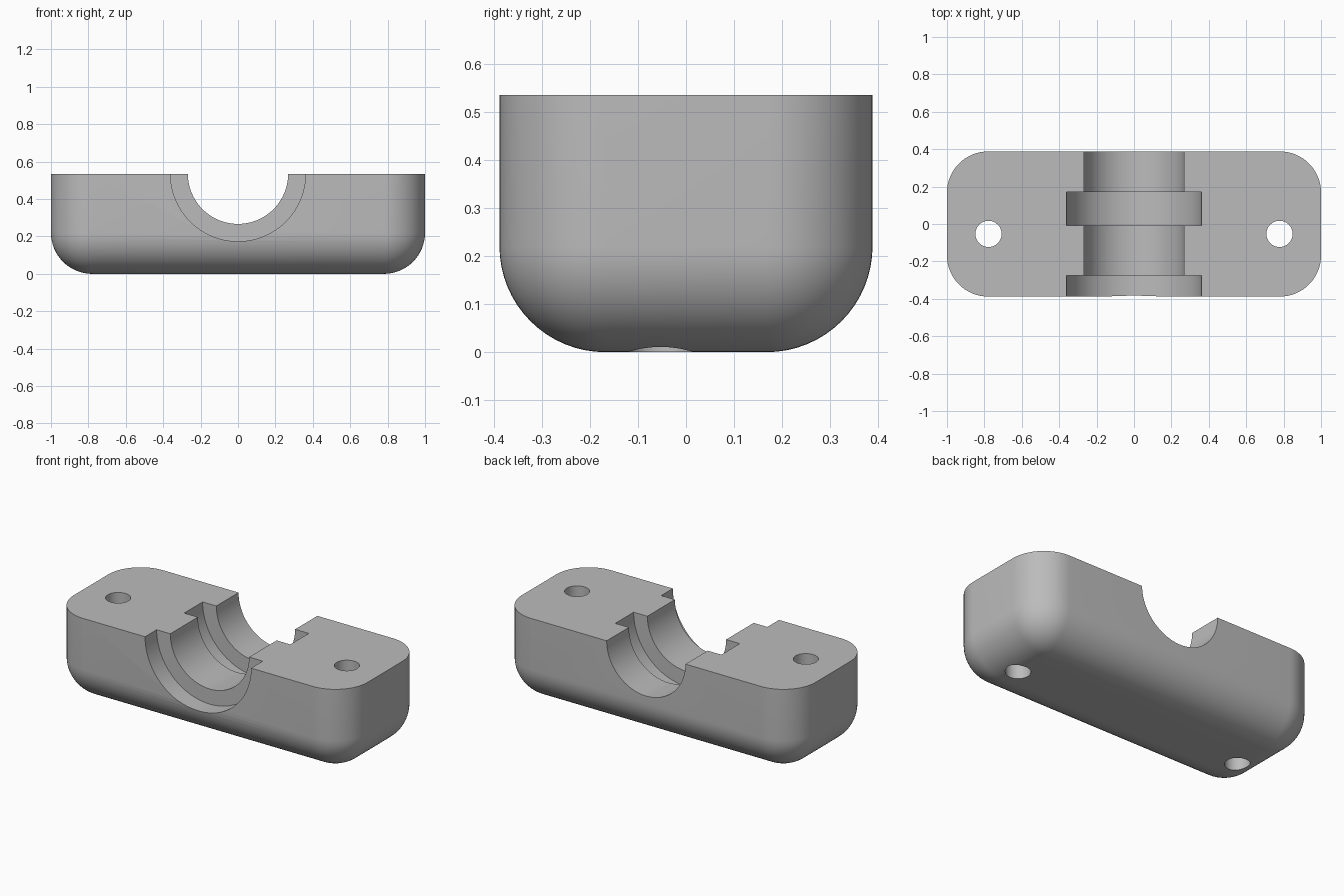
import bpy
import bmesh
from math import radians
from mathutils import Matrix, Vector

HALF_X, HALF_Y, TOP = 1.0, 0.388, 0.535
FILLET = 0.22

if "Cube" in bpy.data.objects:
    bpy.data.objects.remove(bpy.data.objects["Cube"], do_unlink=True)

grey = bpy.data.materials.new("light_grey")
grey.use_nodes = True
colour = (0.5, 0.5, 0.5, 1.0)
grey.diffuse_color = colour
grey.node_tree.nodes["Principled BSDF"].inputs["Base Color"].default_value = colour


def new_object(name, bm):
    mesh = bpy.data.meshes.new(name)
    bm.to_mesh(mesh)
    bm.free()
    mesh.materials.append(grey)
    obj = bpy.data.objects.new(name, mesh)
    bpy.context.collection.objects.link(obj)
    return obj


def cylinder(name, radius, length, centre, along_y=False):
    bm = bmesh.new()
    turn = Matrix.Rotation(radians(90), 4, "X") if along_y else Matrix()
    bmesh.ops.create_cone(bm, cap_ends=True, segments=96, radius1=radius, radius2=radius,
                          depth=length, matrix=Matrix.Translation(centre) @ turn)
    return new_object(name, bm)


# Body: block with rounded uprights and underside, sharp top rim
bm = bmesh.new()
bmesh.ops.create_cube(bm, size=1, matrix=Matrix.Translation((0, 0, TOP / 2))
                      @ Matrix.Diagonal((2 * HALF_X, 2 * HALF_Y, TOP, 1)))
rounded = [e for e in bm.edges if min(v.co.z for v in e.verts) < TOP / 2]
bmesh.ops.bevel(bm, geom=rounded, offset=FILLET, offset_type="OFFSET",
                segments=16, profile=0.5, affect="EDGES")
body = new_object("clamp_body", bm)

# Cutters: shaft channel, two wider grooves, two bolt holes
cutters = [cylinder("shaft_channel", 0.268, 2, (0, 0, TOP), True)]
for name, start, end in (("front_groove", -0.6, -0.275), ("middle_groove", -0.007, 0.172)):
    cutters.append(cylinder(name, 0.361, end - start, (0, (start + end) / 2, TOP), True))
for name, side in (("left_bolt_hole", 1), ("right_bolt_hole", -1)):
    cutters.append(cylinder(name, 0.07, 2, (side * 0.778, -0.053, TOP / 2)))

for cutter in cutters:
    cut = body.modifiers.new(cutter.name, "BOOLEAN")
    cut.operation = "DIFFERENCE"
    cut.solver = "EXACT"
    cut.object = cutter
    cutter.hide_render = True

# Bake the cuts, then drop the cutters
bpy.context.view_layer.update()
finished = bpy.data.meshes.new_from_object(body.evaluated_get(bpy.context.evaluated_depsgraph_get()))
body.modifiers.clear()
body.data = finished
finished.name = "clamp_body"
for cutter in cutters:
    bpy.data.objects.remove(cutter, do_unlink=True)

# Smooth the curves, keep the machined edges crisp
bpy.ops.object.select_all(action="DESELECT")
body.select_set(True)
bpy.context.view_layer.objects.active = body
bpy.ops.object.shade_smooth_by_angle(angle=radians(30))
